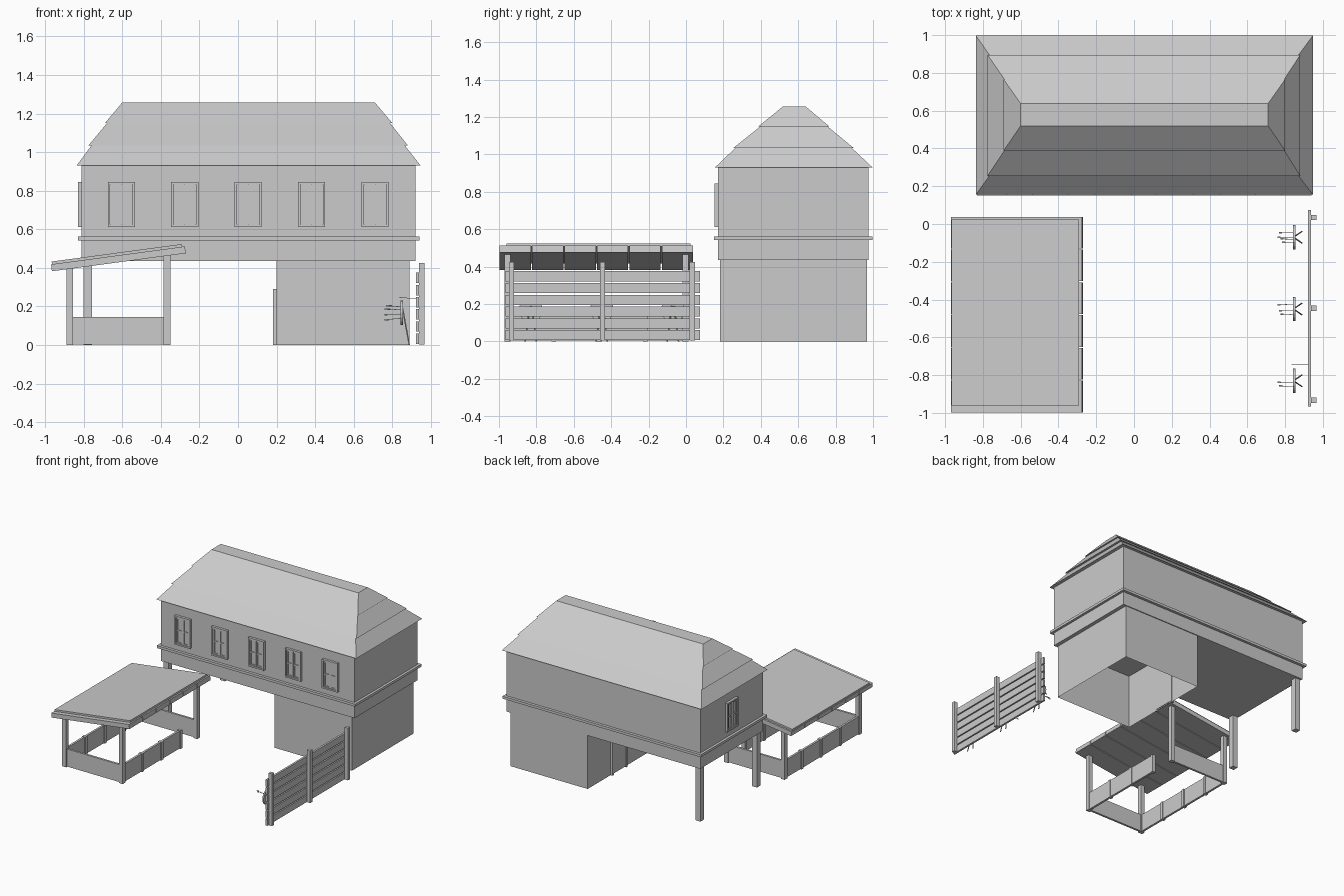
import bpy, math
from mathutils import Matrix, Vector


def mesh(name, verts, faces):
    me = bpy.data.meshes.new(name)
    me.from_pydata(verts, [], faces)
    ob = bpy.data.objects.new(name, me)
    bpy.context.collection.objects.link(ob)
    return ob


QUADS = [(0, 3, 2, 1), (4, 5, 6, 7), (0, 1, 5, 4), (1, 2, 6, 5), (2, 3, 7, 6), (3, 0, 4, 7)]


def boxes(name, items, mat=Matrix(), faces=QUADS):
    """One object made of boxes given as (x0, x1, y0, y1, z0, z1)."""
    vs, fs = [], []
    for x0, x1, y0, y1, z0, z1 in items:
        n = len(vs)
        vs += [mat @ Vector((x, y, z)) for z in (z0, z1)
               for x, y in ((x0, y0), (x1, y0), (x1, y1), (x0, y1))]
        fs += [tuple(n + i for i in f) for f in faces]
    return mesh(name, vs, fs)


def frustum(name, low, high, z0, z1):
    vs = [(x, y, z) for (x0, x1, y0, y1), z in ((low, z0), (high, z1))
          for x, y in ((x0, y0), (x1, y0), (x1, y1), (x0, y1))]
    return mesh(name, vs, QUADS)


def rod(name, a, b, r, sides=6):
    a, b = Vector(a), Vector(b)
    bpy.ops.mesh.primitive_cylinder_add(vertices=sides, radius=r, depth=(b - a).length,
                                        location=(a + b) / 2)
    ob = bpy.context.object
    ob.rotation_euler = (b - a).to_track_quat('Z', 'Y').to_euler()
    ob.name = name
    return ob


# House body: open-bottomed ground floor, overhanging upper floor, ledge
boxes("ground_floor", [(0.20, 0.89, 0.182, 0.968, 0, 0.435)], faces=QUADS[2:])
boxes("upper_floor", [(-0.81, 0.92, 0.172, 0.975, 0.435, 0.935)])
boxes("ledge", [(-0.83, 0.94, 0.15, 0.997, 0.542, 0.562)])
boxes("house_posts", [(-0.80, -0.757, y, y + 0.043, 0, 0.44) for y in (0.195, 0.915)])
boxes("door", [(0.186, 0.204, 0.49, 0.67, 0.01, 0.28),
               (0.182, 0.202, 0.485, 0.50, 0, 0.29),
               (0.182, 0.202, 0.66, 0.675, 0, 0.29),
               (0.182, 0.202, 0.485, 0.675, 0.275, 0.29)])

# Hipped roof in three overlapping tiers
frustum("roof_lower", (-0.837, 0.947, 0.155, 0.997), (-0.755, 0.86, 0.27, 0.88), 0.93, 1.04)
frustum("roof_middle", (-0.775, 0.88, 0.255, 0.895), (-0.675, 0.785, 0.405, 0.75), 1.035, 1.155)
frustum("roof_upper", (-0.69, 0.80, 0.388, 0.765), (-0.60, 0.71, 0.52, 0.638), 1.15, 1.257)


# Windows: two framed sashes with a crossbar, built facing -y around the wall plane
def window(name, mat):
    w, z0, z1, t = 0.07, 0.612, 0.845, 0.012
    parts = [(-w, w, -0.008, 0.004, z0, z1)]
    parts += [(x, x + t, -0.02, 0, z0, z1) for x in (-w, w - t)]
    parts += [(-w + t, w - t, -0.02, 0, z, z + t) for z in (z0, z1 - t)]
    for s in (-1, 1):
        a, b = sorted((s * 0.001, s * 0.056))
        parts += [(x, x + 0.01, -0.014, 0, z0 + t, z1 - t) for x in (a, b - 0.01)]
        parts += [(a + 0.01, b - 0.01, -0.014, 0, z, z + 0.01) for z in (z0 + t, 0.723, z1 - t - 0.01)]
    boxes(name, parts, mat)


for i in range(5):
    window(f"front_window_{i + 1}", Matrix.Translation((-0.605 + i * 0.329, 0.172, 0)))
window("side_window", Matrix.Translation((-0.81, 0.585, 0)) @ Matrix.Rotation(-math.pi / 2, 4, 'Z'))

# Shed: corner posts, low walls and stakes
posts = []
for y in (-0.97, -0.02):
    posts += [(-0.89, -0.855, y, y + 0.033, 0, 0.405), (-0.385, -0.35, y, y + 0.033, 0, 0.465)]
boxes("shed_posts", posts)
boxes("shed_walls", [(-0.87, -0.37, -0.962, -0.945, 0.004, 0.145),
                     (-0.87, -0.37, -0.012, 0.005, 0.004, 0.145),
                     (-0.882, -0.865, -0.95, 0.0, 0.004, 0.145),
                     (-0.375, -0.358, -0.95, -0.21, 0.004, 0.145)])
boxes("shed_stakes", [(x, x + 0.03, y, y + 0.025, 0, 0.147)
                      for x in (-0.888, -0.382) for y in (-0.72, -0.475, -0.23)])

# Shed roof: six planks under a sheet, tilted about y
tilt = Matrix.Translation((-0.62, 0, 0.447)) @ Matrix.Rotation(-math.atan2(0.094, 0.70), 4, 'Y')
boxes("shed_roof_planks", [(-0.35, 0.35, -0.997 + i * 0.1735, -0.997 + (i + 1) * 0.1735 - 0.006,
                            -0.018, 0.018) for i in range(6)], tilt)
boxes("shed_roof_sheet", [(-0.345, 0.335, -0.96, 0.025, 0.016, 0.032)], tilt)

# Fence: six planks on three posts
boxes("fence_planks", [(0.922, 0.938, -0.965, 0.075, 0.006 + i * 0.063, 0.06 + i * 0.063)
                       for i in range(6)])
boxes("fence_posts", [(0.937, 0.967, y, y + 0.028, 0.004, 0.425) for y in (-0.947, -0.46, 0.02)])

# Archery targets: disc, splayed legs, arrows
shots = [(-0.03, 0.03), (0.0, -0.01), (0.025, -0.03), (-0.01, 0.015)]
for n, y in enumerate((-0.07, -0.45, -0.83), 1):
    rod(f"target_disc_{n}", (0.843, y, 0.168), (0.854, y, 0.168), 0.064, 16)
    for s in (-1, 1):
        rod(f"target_leg_{n}", (0.853, y + s * 0.006, 0.19), (0.888, y + s * 0.03, 0), 0.004)
    for k in range(5 - n):
        dy, dz = shots[(k + n) % 4]
        x0 = 0.76 + 0.008 * k
        end = (x0, y + dy * 0.9, 0.168 + dz * 1.2)
        rod(f"arrow_{n}", end, (0.846, y + dy, 0.168 + dz), 0.0015, 5)
        boxes(f"arrow_fletching_{n}", [(0, 0.015, -0.0005, 0.0005, -0.004, 0.004),
                                       (0, 0.015, -0.004, 0.004, -0.0005, 0.0005)],
              Matrix.Translation(end))
rod("missed_arrow", (0.835, -0.745, 0.247), (0.925, -0.745, 0.24), 0.0015, 5)
